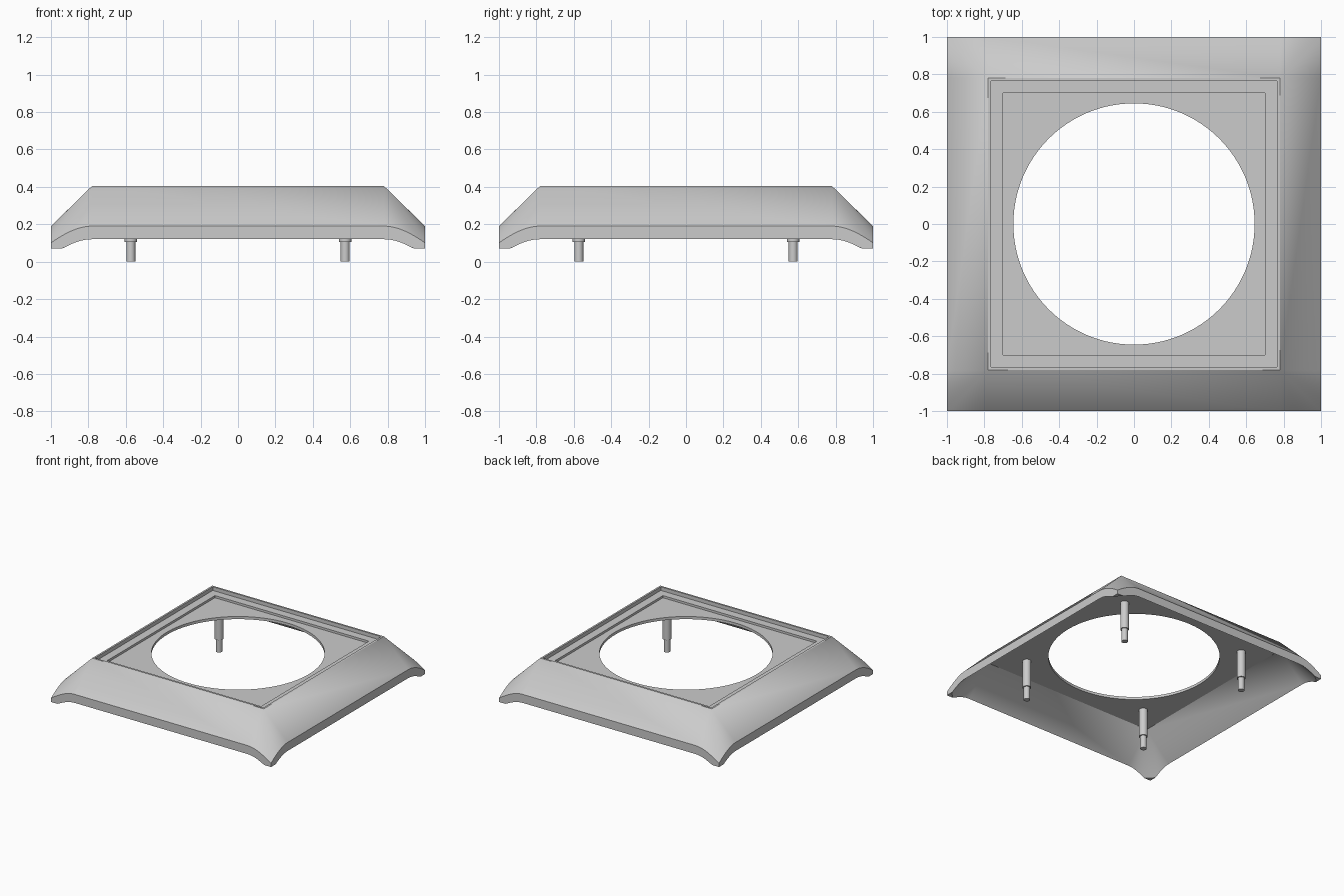
import bpy
import bmesh
from math import pi, sin, cos, hypot, tan
from mathutils import Matrix

if "Cube" in bpy.data.objects:
    bpy.data.objects.remove(bpy.data.objects["Cube"], do_unlink=True)

grey = bpy.data.materials.new("light grey")
grey.use_nodes = True
colour = (0.6, 0.6, 0.6, 1)
grey.diffuse_color = colour
grey.node_tree.nodes["Principled BSDF"].inputs["Base Color"].default_value = colour

CORNER = 0.78            # half width of the raised square
REACH = 1 - CORNER       # horizontal run of the skirt
TOP, UNDER, FOOT = 0.405, 0.335, 0.07
SLOPE = 0.977
HOLE = 0.645
STEPS = 32               # divisions of each rounded corner


def finish(name, bm):
    bmesh.ops.recalc_face_normals(bm, faces=bm.faces)
    mesh = bpy.data.meshes.new(name)
    bm.to_mesh(mesh)
    bm.free()
    mesh.materials.append(grey)
    obj = bpy.data.objects.new(name, mesh)
    bpy.context.collection.objects.link(obj)
    bpy.ops.object.select_all(action='DESELECT')
    obj.select_set(True)
    bpy.context.view_layer.objects.active = obj
    bpy.ops.object.shade_smooth_by_angle(angle=pi / 6)
    return obj


def ring(bm, point):
    """Closed loop: point(angle) gives x, y, z in one corner, turned to all four."""
    verts = []
    for quarter in range(4):
        turn = Matrix.Rotation(quarter * pi / 2, 3, 'Z')
        for i in range(STEPS + 1):
            v = bm.verts.new(point(i / STEPS * pi / 2))
            v.co = turn @ v.co
            verts.append(v)
    return verts


def square(half, z):
    return lambda a: (half, half, z)


def circle(radius, z):
    return lambda a: (radius * cos(a), radius * sin(a), z)


def skirt(height, limit=9):
    """Point on the skirt's conical corner, cut by the outer square."""
    def point(a):
        d = min(REACH / max(cos(a), sin(a)), limit)
        return (CORNER + d * cos(a), CORNER + d * sin(a), height(d))
    return point


# Frame: sloping skirt, stepped recess and plate with round opening
flat_from = (UNDER - FOOT) / SLOPE
section = [
    square(CORNER, TOP),
    skirt(lambda d: TOP - SLOPE * d),
    skirt(lambda d: max(FOOT, UNDER - SLOPE * d)),
    skirt(lambda d: UNDER - SLOPE * d, flat_from),
    square(CORNER, UNDER),
    circle(HOLE, UNDER),
    circle(HOLE, 0.357),
    square(0.70, 0.357),
    square(0.70, 0.375),
    square(0.765, 0.375),
    square(0.765, TOP),
]
bm = bmesh.new()
rings = [ring(bm, p) for p in section]
count = len(rings[0])
for k, a in enumerate(rings):
    b = rings[(k + 1) % len(rings)]
    for i in range(count):
        j = (i + 1) % count
        bm.faces.new((a[i], a[j], b[j], b[i]))
bmesh.ops.remove_doubles(bm, verts=bm.verts, dist=0.0001)
finish("frame", bm)

# Stepped pins under the four corners of the plate
for side, sx in (("left", 1), ("right", -1)):
    for end, sy in (("front", -1), ("back", 1)):
        bm = bmesh.new()
        for radius, low, high in ((0.033, 0.105, 0.338), (0.024, 0, 0.105)):
            bmesh.ops.create_cone(
                bm, cap_ends=True, segments=32, radius1=radius, radius2=radius,
                depth=high - low,
                matrix=Matrix.Translation((sx * 0.573, sy * 0.573, (low + high) / 2)))
        finish(f"{end}_{side}_pin", bm)
